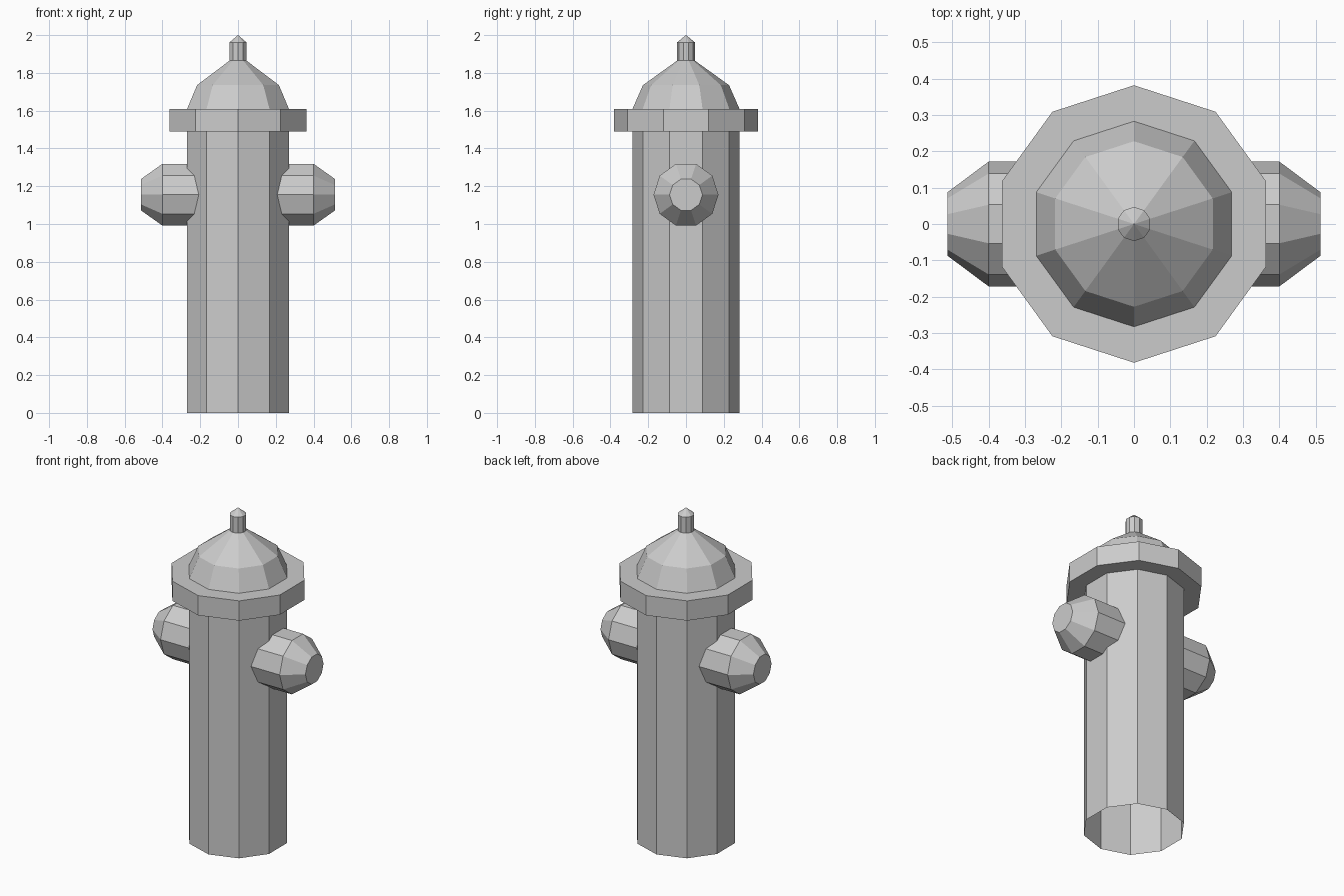
import bpy, bmesh
from math import cos, sin, pi
from mathutils import Matrix

if "Cube" in bpy.data.objects:
    bpy.data.objects.remove(bpy.data.objects["Cube"])

SIDES = 10


def lathe(name, profile, matrix=None):
    """Revolve (radius, height) points into a faceted shell; radius 0 makes a tip."""
    bm = bmesh.new()
    rings = []
    for r, h in profile:
        if r == 0:
            rings.append([bm.verts.new((0, 0, h))] * SIDES)
        else:
            rings.append([bm.verts.new((r * cos(pi / 2 + 2 * pi * i / SIDES),
                                        r * sin(pi / 2 + 2 * pi * i / SIDES), h))
                          for i in range(SIDES)])
    for a, b in zip(rings, rings[1:]):
        for i in range(SIDES):
            j = (i + 1) % SIDES
            quad = [a[i], a[j], b[j], b[i]]
            bm.faces.new(list(dict.fromkeys(quad)))
    if matrix:
        bm.transform(matrix)
    mesh = bpy.data.meshes.new(name)
    bm.to_mesh(mesh)
    bm.free()
    obj = bpy.data.objects.new(name, mesh)
    bpy.context.collection.objects.link(obj)
    return obj


# Main barrel, open at the bottom
lathe("barrel", [(0.283, 0), (0.283, 1.49)])

# Wide collar under the bonnet
lathe("collar", [(0.283, 1.49), (0.382, 1.49), (0.382, 1.61), (0.283, 1.61)])

# Domed bonnet
lathe("bonnet", [(0.283, 1.61), (0.228, 1.735), (0.047, 1.865)])

# Operating nut with pointed tip
lathe("top_nut", [(0.047, 1.865), (0.047, 1.962), (0, 2.0)])

# Side outlets, laid along x and mirrored to both sides
to_side = Matrix.Translation((0, 0, 1.155)) @ Matrix.Rotation(pi / 2, 4, 'Y')
outlets = lathe("side_outlets",
                [(0.172, 0.2), (0.172, 0.40), (0.087, 0.514), (0, 0.514)], to_side)
mirror = outlets.modifiers.new("both_sides", 'MIRROR')
mirror.use_axis[0] = True
mirror.use_clip = False
